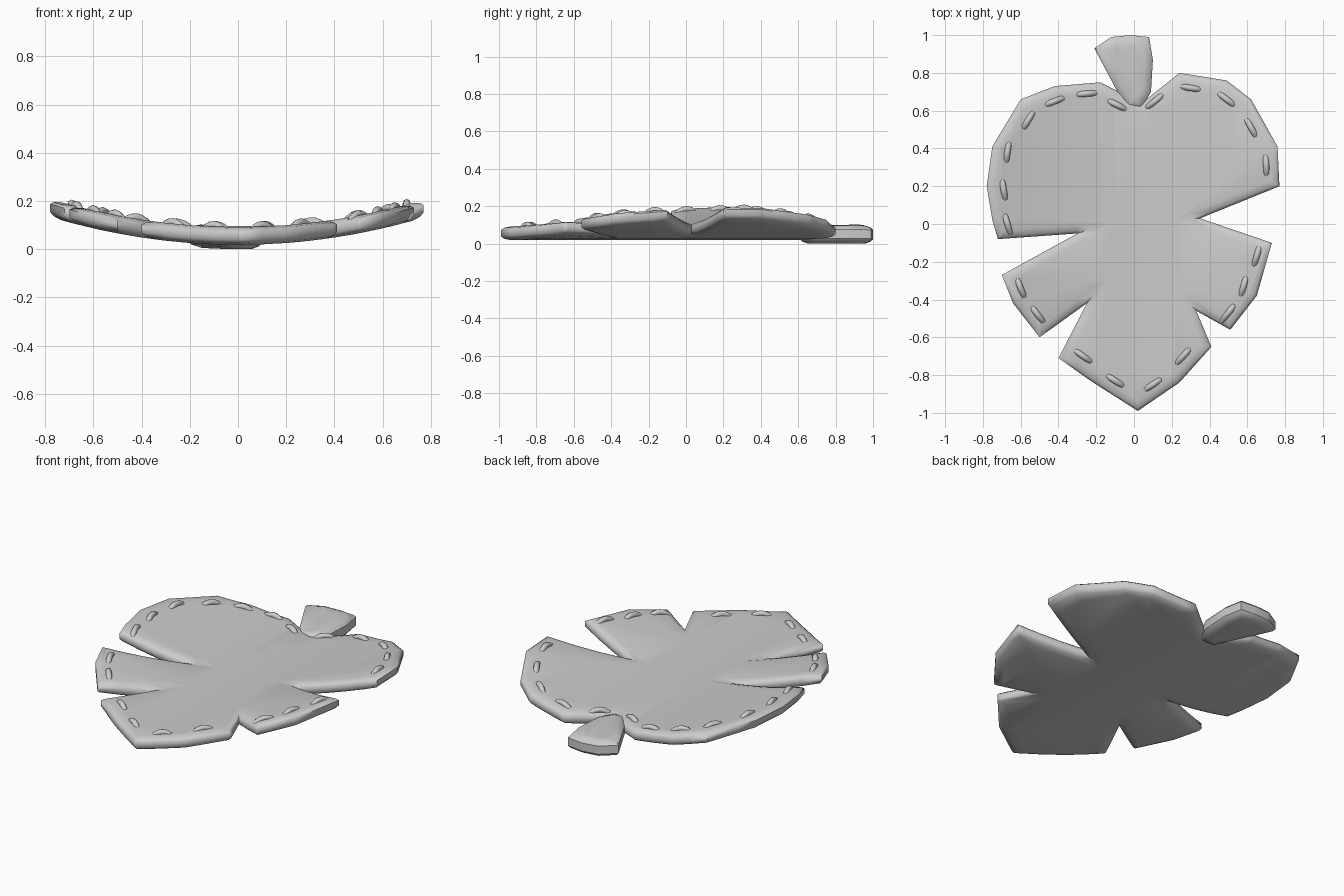
import bpy, bmesh, math
from mathutils import Vector
from mathutils.geometry import intersect_point_line

cube = bpy.data.objects.get("Cube")
if cube:
    bpy.data.objects.remove(cube, do_unlink=True)

grey = bpy.data.materials.new("plain_grey")
grey.use_nodes = True
colour = (0.6, 0.6, 0.6, 1)
grey.diffuse_color = colour
grey.node_tree.nodes["Principled BSDF"].inputs["Base Color"].default_value = colour

# Outlines in hundredths, clockwise from above
LEAF = [(4, 64), (24, 80), (49, 76), (62, 66), (76, 41), (77, 20),
        (35, 3), (73, -10), (65, -38), (51, -56),
        (33, -46), (41, -65), (24, -84), (2, -99), (-23, -83), (-40, -71),
        (-25, -42), (-50, -60), (-64, -42), (-70, -27),
        (-30, -5), (-72, -8), (-75, 2), (-78, 20), (-75, 41), (-60, 66),
        (-42, 73), (-18, 75), (-8, 70)]
STEM = [(-21, 93), (-12, 99), (-2, 100), (8, 99), (10, 87), (9, 70),
        (4, 61), (-4, 61)]
STITCHES = [(11, 65), (30, 72), (49, 66), (62, 51), (70, 31),
            (65, -17), (58, -33), (50, -47),
            (26, -70), (10, -85), (-10, -83), (-27, -70),
            (-51, -48), (-60, -34),
            (-67, 0), (-69, 18), (-67, 38), (-56, 55), (-42, 65),
            (-25, 69), (-9, 63)]


def points(outline):
    return [Vector((x / 100, y / 100, 0)) for x, y in outline]


def leaf_height(x):
    return 0.055 + 0.19 * x * x


def finish(obj, angle):
    bpy.ops.object.select_all(action='DESELECT')
    obj.select_set(True)
    bpy.context.view_layer.objects.active = obj
    bpy.ops.object.shade_smooth_by_angle(angle=math.radians(angle))


def padded_plate(name, outline, side, steps, height, angle):
    """Flat slab with a rounded rim, bent so that its middle follows height(x)."""
    bm = bmesh.new()
    ring = points(outline)[::-1]
    low = [bm.verts.new(p - Vector((0, 0, side))) for p in ring]
    top = [bm.verts.new(p + Vector((0, 0, side))) for p in ring]
    n = len(ring)
    for i in range(n):
        j = (i + 1) % n
        bm.faces.new((low[i], low[j], top[j], top[i]))
    caps = [(bm.faces.new(top), 1), (bm.faces.new(low[::-1]), -1)]
    bm.normal_update()
    # Rounded rim, ring by ring
    for cap, sign in caps:
        for inset, z in steps:
            bmesh.ops.inset_region(bm, faces=[cap], thickness=inset,
                                   use_even_offset=True)
            for v in cap.verts:
                v.co.z = sign * z
            bm.normal_update()
    bmesh.ops.triangulate(bm, faces=[c for c, s in caps])
    # Lengthwise cuts let the slab curl upward at its sides
    for k in range(-7, 8):
        bmesh.ops.bisect_plane(bm, geom=bm.verts[:] + bm.edges[:] + bm.faces[:],
                               plane_co=(k / 10, 0, 0), plane_no=(1, 0, 0))
    for v in bm.verts:
        v.co.z += height(v.co.x)
    bmesh.ops.recalc_face_normals(bm, faces=bm.faces)
    mesh = bpy.data.meshes.new(name)
    bm.to_mesh(mesh)
    bm.free()
    mesh.materials.append(grey)
    obj = bpy.data.objects.new(name, mesh)
    bpy.context.collection.objects.link(obj)
    finish(obj, angle)
    return obj


# Leaf body and its short stem
padded_plate("leaf_pad", LEAF, 0.016, [(0.014, 0.029), (0.03, 0.037)],
             leaf_height, 55)
padded_plate("stem", STEM, 0.024, [(0.012, 0.038), (0.03, 0.048)],
             lambda x: 0.048 + 0.25 * x * x, 35)


def edge_direction(p):
    """Direction of the leaf edge closest to p."""
    ring = points(LEAF)
    best = None
    for a, b in zip(ring, ring[1:] + ring[:1]):
        t = min(1, max(0, intersect_point_line(p, a, b)[1]))
        d = (a.lerp(b, t) - p).length
        if best is None or d < best[0]:
            best = (d, (b - a).normalized())
    return best[1]


# Arched thread stitches along the rim
curve = bpy.data.curves.new("stitches", 'CURVE')
curve.dimensions = '3D'
curve.bevel_depth = 0.016
curve.bevel_resolution = 2
curve.use_fill_caps = True
for p in points(STITCHES):
    along = edge_direction(p)
    spline = curve.splines.new('POLY')
    spline.points.add(6)
    for i, pt in enumerate(spline.points):
        t = i / 3 - 1
        q = p + along * 0.055 * t
        q.z = leaf_height(q.x) + 0.044 - 0.026 * t * t
        pt.co = (*q, 1)
curve.materials.append(grey)
stitches = bpy.data.objects.new("stitches", curve)
bpy.context.collection.objects.link(stitches)
bpy.ops.object.select_all(action='DESELECT')
stitches.select_set(True)
bpy.context.view_layer.objects.active = stitches
bpy.ops.object.convert(target='MESH')
finish(bpy.context.view_layer.objects.active, 50)
